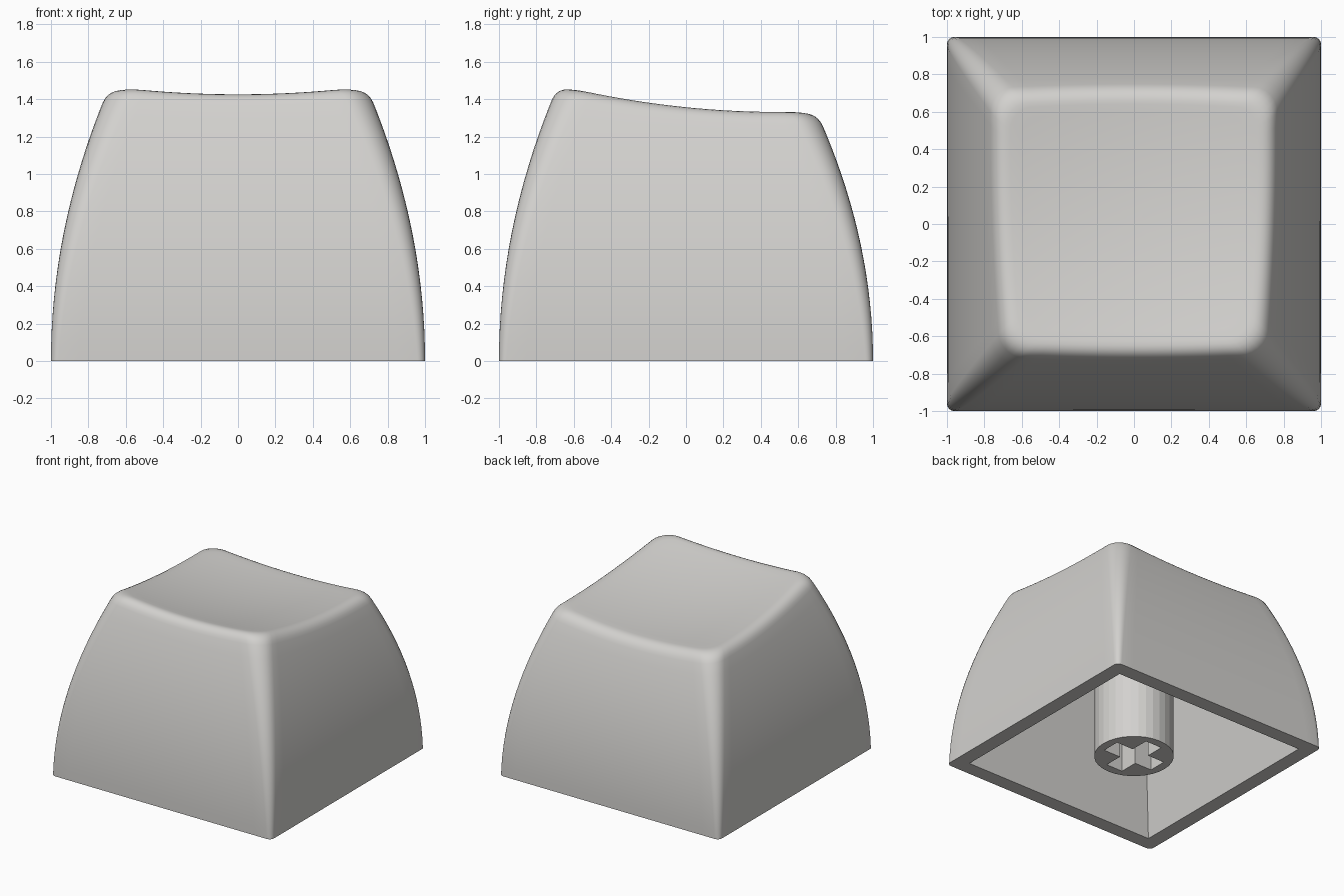
import bpy, bmesh, math
from mathutils import Vector

if "Cube" in bpy.data.objects:
    bpy.data.objects.remove(bpy.data.objects["Cube"])

CORNER, SIDE = 6, 18          # segments per rounded corner and per straight side
RIM = 0.075                   # width of the rounded rim
BASE_INNER, CEIL_INNER, CEIL_Z = 0.88, 0.66, 1.13

plastic = bpy.data.materials.new("warm_grey_plastic")
plastic.diffuse_color = (0.65, 0.64, 0.62, 1)
plastic.use_nodes = True
plastic.node_tree.nodes["Principled BSDF"].inputs["Base Color"].default_value = plastic.diffuse_color


def rounded_rect(hx, front, back, r):
    """Counter-clockwise outline with a fixed number of points."""
    arcs = []
    for k, (sx, sy) in enumerate([(1, 1), (-1, 1), (-1, -1), (1, -1)]):
        hy = back if sy > 0 else front
        c = Vector((sx * (hx - r), sy * (hy - r)))
        arcs.append([c + r * Vector((math.cos(a), math.sin(a))) for a in
                     [(k + j / CORNER) * math.pi / 2 for j in range(CORNER + 1)]])
    pts = []
    for k, arc in enumerate(arcs):
        nxt = arcs[(k + 1) % 4][0]
        pts += arc + [arc[-1].lerp(nxt, j / SIDE) for j in range(1, SIDE)]
    return pts


COUNT = len(rounded_rect(1, 1, 1, 0.1))


def dish(x, y):
    """Height of the hollowed, sloping top."""
    return 1.313 + 0.1 * x * x - 0.107 * y + 0.108 * y * y


def wall(i, z):
    """Point i of the curved outer wall at height z."""
    p = rounded_rect(1 - 0.145 * z * z, 1 - 0.145 * z * z, 1 - 0.17 * z * z,
                     0.04 + 0.07 * z)[i]
    return Vector((p.x, p.y, z))


def on_dish(p, s):
    return Vector((p.x * s, p.y * s, dish(p.x * s, p.y * s)))


# Sharp outline where the wall meets the dish
edge = []
for i in range(COUNT):
    z = 1.4
    for _ in range(6):
        p = wall(i, z)
        z = dish(p.x, p.y)
    edge.append(wall(i, z))

rings = []
# Cavity, from ceiling down to the base
for h, z in [(CEIL_INNER, CEIL_Z), (BASE_INNER, 0)]:
    rings.append([Vector((p.x, p.y, z)) for p in rounded_rect(h, h, h, 0)])
# Outer wall
for j in range(17):
    rings.append([wall(i, (e.z - RIM) * j / 16) for i, e in enumerate(edge)])
# Rounded rim
inset = 1 - RIM / 0.71
for j in range(1, 7):
    t = j / 6
    rings.append([(1 - t) ** 2 * a + 2 * t * (1 - t) * e + t * t * on_dish(e, inset)
                  for a, e in zip(rings[18], edge)])
# Dished top
for j in range(1, 12):
    rings.append([on_dish(e, inset * (1 - j / 12)) for e in edge])

bm = bmesh.new()
rows = [[bm.verts.new(p) for p in ring] for ring in rings]
for a, b in zip(rows, rows[1:]):
    for i in range(COUNT):
        j = (i + 1) % COUNT
        bm.faces.new((a[i], a[j], b[j], b[i]))
centre = bm.verts.new((0, 0, dish(0, 0)))
for i in range(COUNT):
    bm.faces.new((rows[-1][i], rows[-1][(i + 1) % COUNT], centre))
bm.faces.new(rows[0])
bmesh.ops.remove_doubles(bm, verts=bm.verts[:], dist=1e-5)
bmesh.ops.recalc_face_normals(bm, faces=bm.faces[:])
mesh = bpy.data.meshes.new("cap_shell")
bm.to_mesh(mesh)
bm.free()
mesh.materials.append(plastic)
shell = bpy.data.objects.new("cap_shell", mesh)
bpy.context.collection.objects.link(shell)
bpy.context.view_layer.objects.active = shell
shell.select_set(True)
bpy.ops.object.shade_smooth_by_angle(angle=math.radians(35))

# Mounting stem, running from the base into the ceiling
bpy.ops.mesh.primitive_cylinder_add(vertices=32, radius=0.3, depth=CEIL_Z + 0.03,
                                    location=(0, 0, (CEIL_Z + 0.03) / 2))
stem = bpy.context.object
stem.name = "stem"
stem.data.materials.append(plastic)

# Cross-shaped socket cut into the stem
bm = bmesh.new()
L, W, DEPTH = 0.23, 0.075, 0.45
outline = [(L, -W), (L, W), (W, W), (W, L), (-W, L), (-W, W),
           (-L, W), (-L, -W), (-W, -W), (-W, -L), (W, -L), (W, -W)]
face = bm.faces.new([bm.verts.new((x, y, -0.1)) for x, y in outline])
top = bmesh.ops.extrude_face_region(bm, geom=[face])["geom"]
bmesh.ops.translate(bm, vec=(0, 0, DEPTH + 0.1),
                    verts=[v for v in top if isinstance(v, bmesh.types.BMVert)])
bmesh.ops.recalc_face_normals(bm, faces=bm.faces[:])
mesh = bpy.data.meshes.new("socket_cutter")
bm.to_mesh(mesh)
bm.free()
mesh.materials.append(plastic)
cutter = bpy.data.objects.new("socket_cutter", mesh)
bpy.context.collection.objects.link(cutter)
cutter.hide_render = True
cut = stem.modifiers.new("socket", "BOOLEAN")
cut.operation = "DIFFERENCE"
cut.solver = "EXACT"
cut.object = cutter
bpy.context.view_layer.objects.active = stem
bpy.ops.object.modifier_apply(modifier=cut.name)
bpy.data.objects.remove(cutter)
